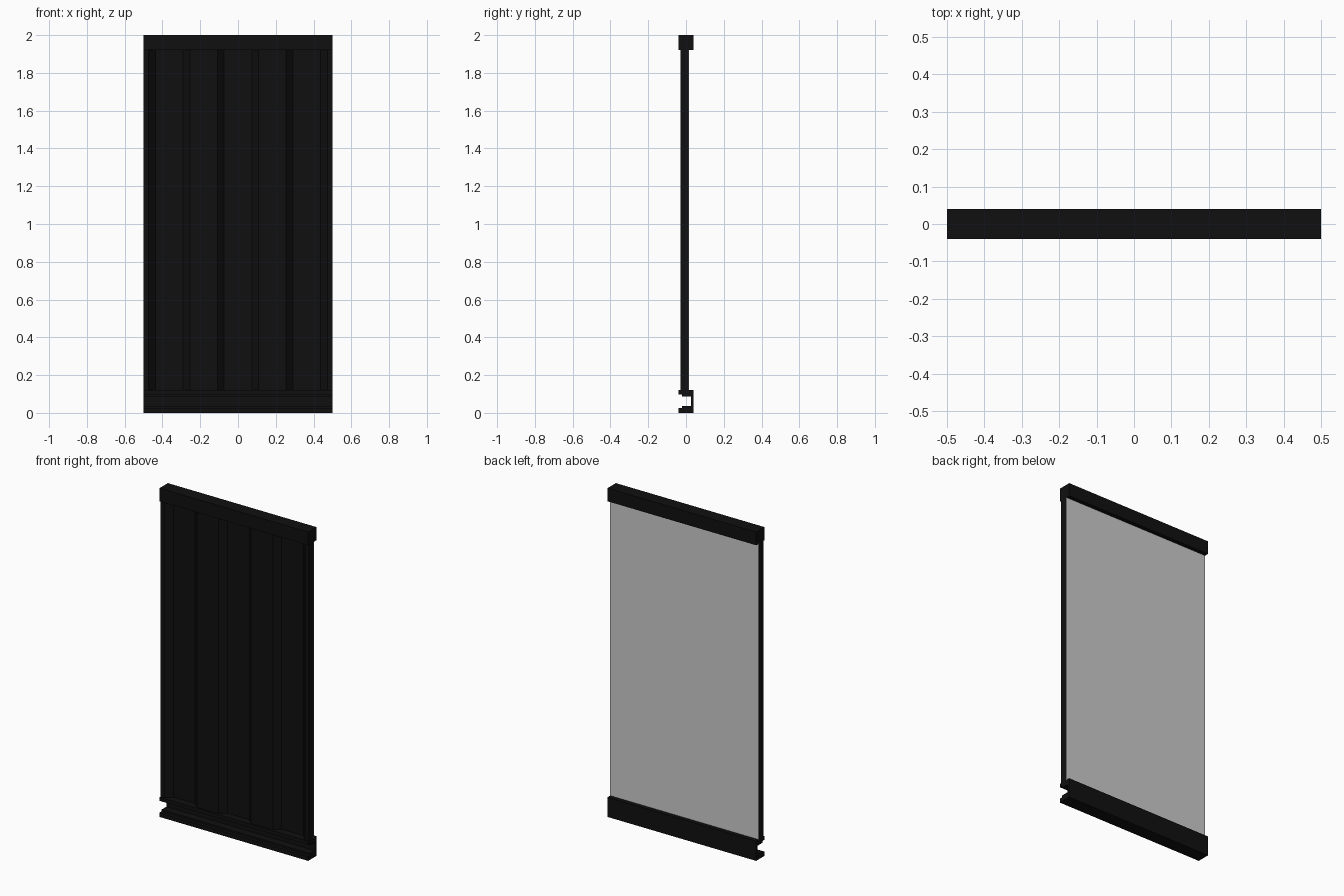
import bpy, bmesh

if "Cube" in bpy.data.objects:
    bpy.data.objects.remove(bpy.data.objects["Cube"])

black = bpy.data.materials.new("black_paint")
black.diffuse_color = (0.005, 0.005, 0.005, 1)
black.use_nodes = True
black.node_tree.nodes["Principled BSDF"].inputs["Base Color"].default_value = black.diffuse_color


def extrude_profile(name, points, direction, material=None):
    """Closed 3D outline extruded along a direction into a solid."""
    bm = bmesh.new()
    face = bm.faces.new([bm.verts.new(p) for p in points])
    res = bmesh.ops.extrude_face_region(bm, geom=[face], use_keep_orig=True)
    moved = [v for v in res["geom"] if isinstance(v, bmesh.types.BMVert)]
    bmesh.ops.translate(bm, verts=moved, vec=direction)
    bmesh.ops.recalc_face_normals(bm, faces=bm.faces)
    mesh = bpy.data.meshes.new(name)
    bm.to_mesh(mesh)
    bm.free()
    if material:
        mesh.materials.append(material)
    obj = bpy.data.objects.new(name, mesh)
    bpy.context.collection.objects.link(obj)
    return obj


def rail(name, profile):
    """A (y, z) section running the full width."""
    return extrude_profile(name, [(-0.5, y, z) for y, z in profile], (1, 0, 0), black)


# Top rail: square tube
rail("top_rail", [(-0.04, 1.92), (0.04, 1.92), (0.04, 2.0), (-0.04, 2.0)])

# Bottom rail: channel open to the front with stepped lips
rail("bottom_rail", [
    (-0.04, 0), (0.04, 0), (0.04, 0.12), (-0.04, 0.12), (-0.04, 0.098),
    (-0.02, 0.098), (-0.02, 0.087), (0.026, 0.087), (0.026, 0.037),
    (-0.02, 0.037), (-0.02, 0.026), (-0.04, 0.026)])

# Corrugated wall: trapezoid ribs, a slope every 0.18, raised at both ends
raised, recessed, back, half = -0.03, 0.004, 0.013, 0.018
section = [(-0.5, raised)]
outer, inner = raised, recessed
for i in range(6):
    x = -0.455 + i * 0.182
    section += [(x - half, outer), (x + half, inner)]
    outer, inner = inner, outer
section += [(0.5, raised), (0.5, back), (-0.5, back)]
extrude_profile("corrugated_wall", [(x, y, 0.12) for x, y in section], (0, 0, 1.8), black)

# Flat grey lining on the back
extrude_profile("back_lining", [(-0.5, back, 0.12), (0.5, back, 0.12),
                                (0.5, 0.015, 0.12), (-0.5, 0.015, 0.12)], (0, 0, 1.8))
